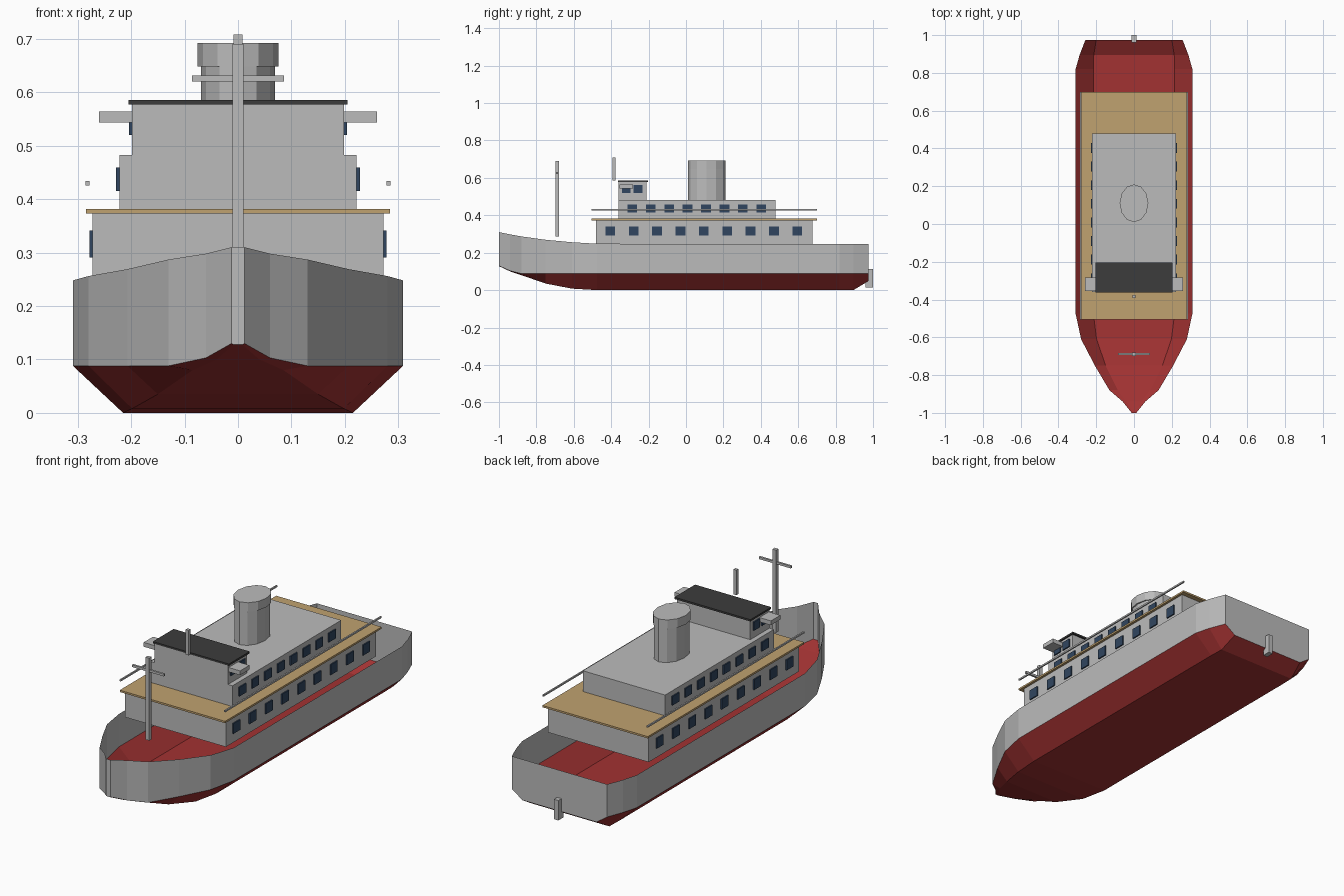
import bpy
import bmesh

cube = bpy.data.objects.get("Cube")
if cube:
    bpy.data.objects.remove(cube, do_unlink=True)


def material(name, r, g, b):
    m = bpy.data.materials.new(name)
    m.use_nodes = True
    m.diffuse_color = (r, g, b, 1)
    m.node_tree.nodes["Principled BSDF"].inputs["Base Color"].default_value = (r, g, b, 1)
    return m


grey = material("ship grey", 0.5, 0.5, 0.5)
red = material("hull red", 0.36, 0.032, 0.032)
tan = material("deck tan", 0.53, 0.36, 0.16)
navy = material("window blue", 0.03, 0.06, 0.115)
black = material("roof black", 0.045, 0.045, 0.045)


def finish(name, bm, *mats):
    bmesh.ops.recalc_face_normals(bm, faces=bm.faces)
    mesh = bpy.data.meshes.new(name)
    bm.to_mesh(mesh)
    bm.free()
    for m in mats:
        mesh.materials.append(m)
    ob = bpy.data.objects.new(name, mesh)
    bpy.context.collection.objects.link(ob)
    return ob


def add_box(bm, xs, ys, zs):
    """Add a box spanning the given (low, high) ranges."""
    v = [bm.verts.new((x, y, z)) for x in xs for y in ys for z in zs]
    for quad in ((0, 1, 3, 2), (4, 6, 7, 5), (0, 4, 5, 1),
                 (2, 3, 7, 6), (0, 2, 6, 4), (1, 5, 7, 3)):
        bm.faces.new([v[i] for i in quad])


def box(name, xs, ys, zs, mat):
    bm = bmesh.new()
    add_box(bm, xs, ys, zs)
    return finish(name, bm, mat)


def pair(name, xs, ys, zs, mat):
    """The same box on the left and on the right."""
    box("left_" + name, xs, ys, zs, mat)
    box("right_" + name, (-xs[1], -xs[0]), ys, zs, mat)


def window_row(name, wall, first, step, count, width, zs):
    bm = bmesh.new()
    for i in range(count):
        y = first + i * step
        for side in (-1, 1):
            xs = sorted((side * (wall - 0.001), side * (wall + 0.006)))
            add_box(bm, xs, (y - width / 2, y + width / 2), zs)
    finish(name, bm, navy)


def funnel_part(name, rx, ry, y, z0, z1):
    bm = bmesh.new()
    bmesh.ops.create_cone(bm, cap_ends=True, segments=12, radius1=1, radius2=1, depth=1)
    for v in bm.verts:
        v.co = (v.co.x * rx, y + v.co.y * ry, z0 if v.co.z < 0 else z1)
    finish(name, bm, grey)


# Open hull: y, half beam, sheer height, chine height, bottom half width, bottom height
stations = [
    (-1.0, 0.012, 0.31, 0.130, 0.008, 0.128),
    (-0.94, 0.06, 0.298, 0.103, 0.04, 0.10),
    (-0.88, 0.13, 0.287, 0.088, 0.085, 0.08),
    (-0.75, 0.207, 0.269, 0.088, 0.15, 0.035),
    (-0.61, 0.28, 0.256, 0.088, 0.198, 0.008),
    (-0.475, 0.309, 0.248, 0.088, 0.215, 0),
    (0.82, 0.309, 0.247, 0.088, 0.215, 0),
    (0.895, 0.288, 0.247, 0.088, 0.213, 0),
    (0.975, 0.257, 0.247, 0.088, 0.2, 0.048),
]
bm = bmesh.new()
rings = []
for y, beam, sheer, chine, flat, keel in stations:
    half = [(beam, sheer), (beam, chine), (flat, keel)]
    outline = half + [(-x, z) for x, z in reversed(half)]
    rings.append([bm.verts.new((x, y, z)) for x, z in outline])
for a, b in zip(rings, rings[1:]):
    for i in range(5):
        face = bm.faces.new((a[i], a[i + 1], b[i + 1], b[i]))
        face.material_index = 1 if 0 < i < 4 else 0
for end in (rings[0], rings[-1]):
    bm.faces.new(end)
finish("hull", bm, grey, red)

# Rudder
box("rudder", (-0.012, 0.012), (0.96, 1.0), (0.015, 0.112), grey)

# Lower cabin and promenade deck
box("lower_cabin", (-0.272, 0.272), (-0.482, 0.676), (0.245, 0.374), grey)
window_row("lower_windows", 0.272, -0.405, 0.125, 9, 0.052, (0.291, 0.341))
box("promenade_deck", (-0.284, 0.284), (-0.505, 0.7), (0.373, 0.382), tan)
pair("rail", (0.278, 0.285), (-0.505, 0.7), (0.426, 0.434), grey)

# Upper cabin
box("upper_cabin", (-0.222, 0.222), (-0.36, 0.478), (0.38, 0.483), grey)
window_row("upper_windows", 0.222, -0.287, 0.0985, 8, 0.052, (0.415, 0.459))

# Wheelhouse with roof and bridge wings
box("wheelhouse", (-0.198, 0.198), (-0.36, -0.212), (0.482, 0.579), grey)
window_row("wheelhouse_windows", 0.198, -0.32, 0.063, 2, 0.047, (0.52, 0.562))
box("wheelhouse_roof", (-0.205, 0.205), (-0.363, -0.203), (0.577, 0.586), black)
pair("bridge_wing", (0.197, 0.26), (-0.355, -0.283), (0.543, 0.564), grey)

# Funnel with a slightly wider top
funnel_part("funnel", 0.069, 0.1, 0.11, 0.48, 0.65)
funnel_part("funnel_top", 0.076, 0.1, 0.11, 0.648, 0.692)

# Foremast, crossbar and roof aerial
box("mast", (-0.01, 0.01), (-0.698, -0.68), (0.288, 0.69), grey)
box("mast_crossbar", (-0.086, 0.086), (-0.694, -0.684), (0.62, 0.631), grey)
box("roof_aerial", (-0.008, 0.008), (-0.392, -0.377), (0.586, 0.708), grey)
